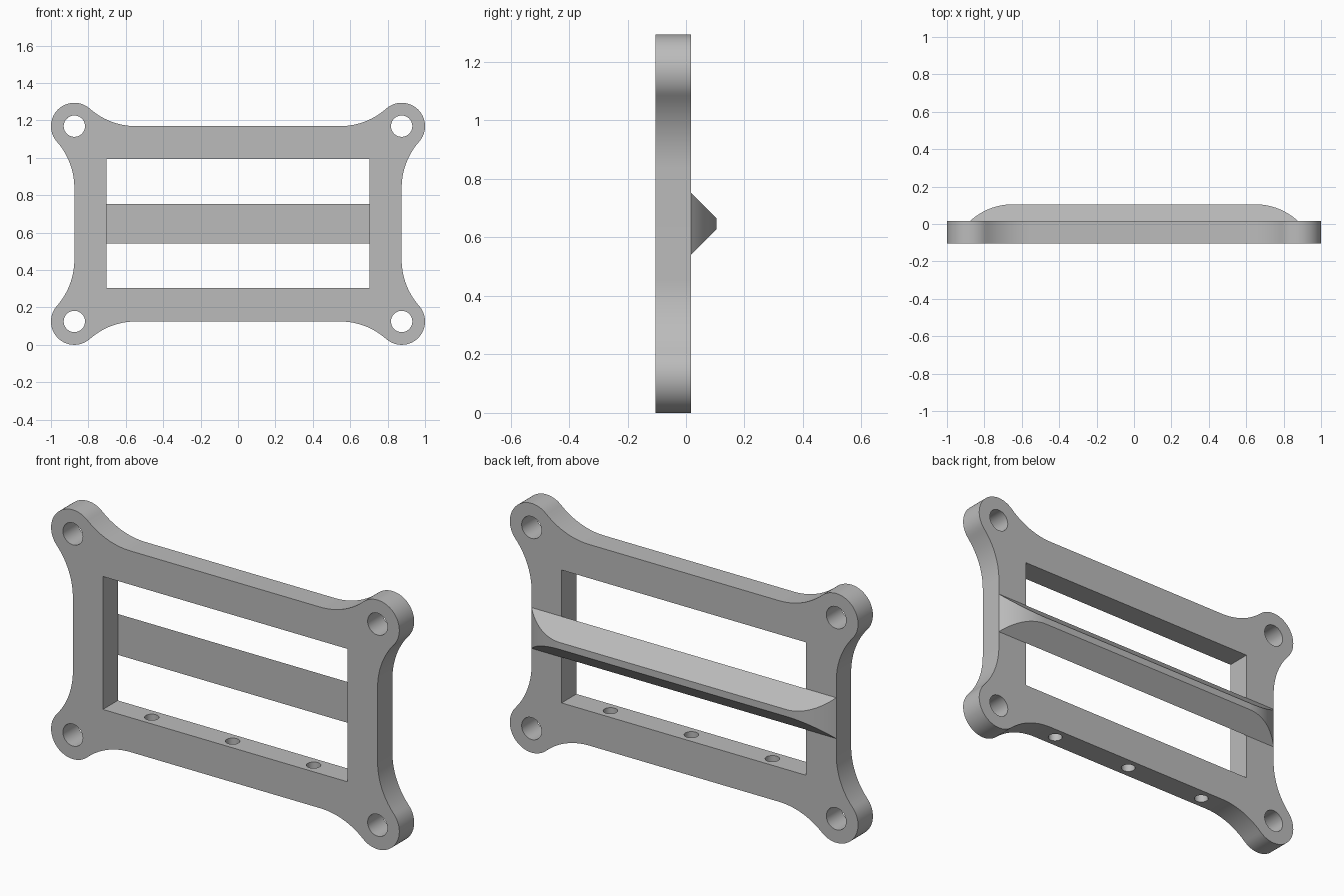
import bpy, bmesh, math
from math import radians, cos, sin
from mathutils import Matrix

if "Cube" in bpy.data.objects:
    bpy.data.objects.remove(bpy.data.objects["Cube"])

grey = bpy.data.materials.new("plain grey")
grey.use_nodes = True
colour = (0.5, 0.5, 0.5, 1)
grey.diffuse_color = colour
grey.node_tree.nodes["Principled BSDF"].inputs["Base Color"].default_value = colour

MID_Z = 0.647               # height of the plate centre
BOSS_X, BOSS_Z = 0.875, 0.522
BOSS_R, HOLE_R = 0.125, 0.057
FRONT, BACK, RIB_TOP = -0.105, 0.017, 0.105
PLATE_Y = (FRONT + BACK) / 2


def make_object(name, bm):
    bmesh.ops.recalc_face_normals(bm, faces=bm.faces)
    mesh = bpy.data.meshes.new(name)
    bm.to_mesh(mesh)
    bm.free()
    obj = bpy.data.objects.new(name, mesh)
    mesh.materials.append(grey)
    bpy.context.collection.objects.link(obj)
    return obj


def smooth(obj):
    bpy.ops.object.select_all(action='DESELECT')
    obj.select_set(True)
    bpy.context.view_layer.objects.active = obj
    bpy.ops.object.shade_smooth_by_angle(angle=radians(30))


def arc(cx, cz, r, start, end, n):
    angles = [start + (end - start) * i / n for i in range(n + 1)]
    return [(cx + r * cos(a), cz + r * sin(a)) for a in angles]


def cylinder(name, r, depth, location, rotation=0):
    bm = bmesh.new()
    bmesh.ops.create_cone(bm, cap_ends=True, segments=48, radius1=r, radius2=r, depth=depth,
                          matrix=Matrix.Translation(location) @ Matrix.Rotation(rotation, 4, 'X'))
    return make_object(name, bm)


# Plate outline: one quarter with a round boss and two tangent fillets, mirrored
run = 0.33
fillet = (run ** 2 - BOSS_R ** 2) / (2 * BOSS_R)
lean = math.atan2(fillet, run)
quarter = arc(BOSS_X - run, BOSS_Z + fillet, fillet, -math.pi / 2, -lean, 14)
quarter += arc(BOSS_X, BOSS_Z, BOSS_R, math.pi - lean, lean - math.pi / 2, 32)[1:]
quarter += arc(BOSS_X + fillet, BOSS_Z - run, fillet, math.pi / 2 + lean, math.pi, 14)[1:]
half = quarter + [(x, -z) for x, z in reversed(quarter)]
outline = half + [(-x, z) for x, z in reversed(half)]

bm = bmesh.new()
face = bm.faces.new([bm.verts.new((x, FRONT, z + MID_Z)) for x, z in outline])
moved = bmesh.ops.extrude_face_region(bm, geom=[face], use_keep_orig=True)["geom"]
bmesh.ops.translate(bm, vec=(0, BACK - FRONT, 0),
                    verts=[v for v in moved if isinstance(v, bmesh.types.BMVert)])
plate = make_object("frame_plate", bm)

# Cutters: window, corner holes and the holes through the lower bar
bm = bmesh.new()
bmesh.ops.create_cube(bm, size=1, matrix=Matrix.Translation((0, PLATE_Y, MID_Z + 0.002))
                      @ Matrix.Diagonal((1.405, 0.5, 0.69, 1)))
cutters = [make_object("window_cutter", bm)]
for sx in (-1, 1):
    for sz in (-1, 1):
        cutters.append(cylinder("corner_hole_cutter", HOLE_R, 0.5,
                                (sx * BOSS_X, PLATE_Y, MID_Z + sz * BOSS_Z), math.pi / 2))
for x in (-0.465, 0, 0.465):
    cutters.append(cylinder("bar_hole_cutter", 0.034, 0.4, (x, PLATE_Y, 0.22)))

for cutter in cutters:
    cutter.hide_render = True
    mod = plate.modifiers.new("cut", 'BOOLEAN')
    mod.operation, mod.solver, mod.object = 'DIFFERENCE', 'EXACT', cutter
bpy.context.view_layer.update()
plate_mesh = bpy.data.meshes.new_from_object(
    plate.evaluated_get(bpy.context.evaluated_depsgraph_get()))
plate.modifiers.clear()
plate.data = plate_mesh
for cutter in cutters:
    bpy.data.objects.remove(cutter)
smooth(plate)

# Back rib: bevelled bar whose ends curve down to the plate
depth, rib_half, flat_x, end_x = RIB_TOP - BACK, 0.106, 0.65, BOSS_X
reach = end_x - flat_x
radius = (reach ** 2 + depth ** 2) / (2 * depth)
sweep = math.asin(reach / radius)
end = [(flat_x + radius * sin(a), depth - radius * (1 - cos(a)))
       for a in (sweep * i / 16 for i in range(17))]
stations = [(-x, t) for x, t in reversed(end)] + end
bm = bmesh.new()
rings = []
for x, t in stations:
    t = max(t, 0)
    section = [(0, -rib_half), (0, rib_half), (t, rib_half - t), (t, t - rib_half)]
    rings.append([bm.verts.new((x, BACK + y, MID_Z + z)) for y, z in section])
for a, b in zip(rings, rings[1:]):
    for i in range(4):
        j = (i + 1) % 4
        bm.faces.new((a[i], a[j], b[j], b[i]))
bmesh.ops.remove_doubles(bm, verts=bm.verts, dist=0.0002)
smooth(make_object("back_rib", bm))
